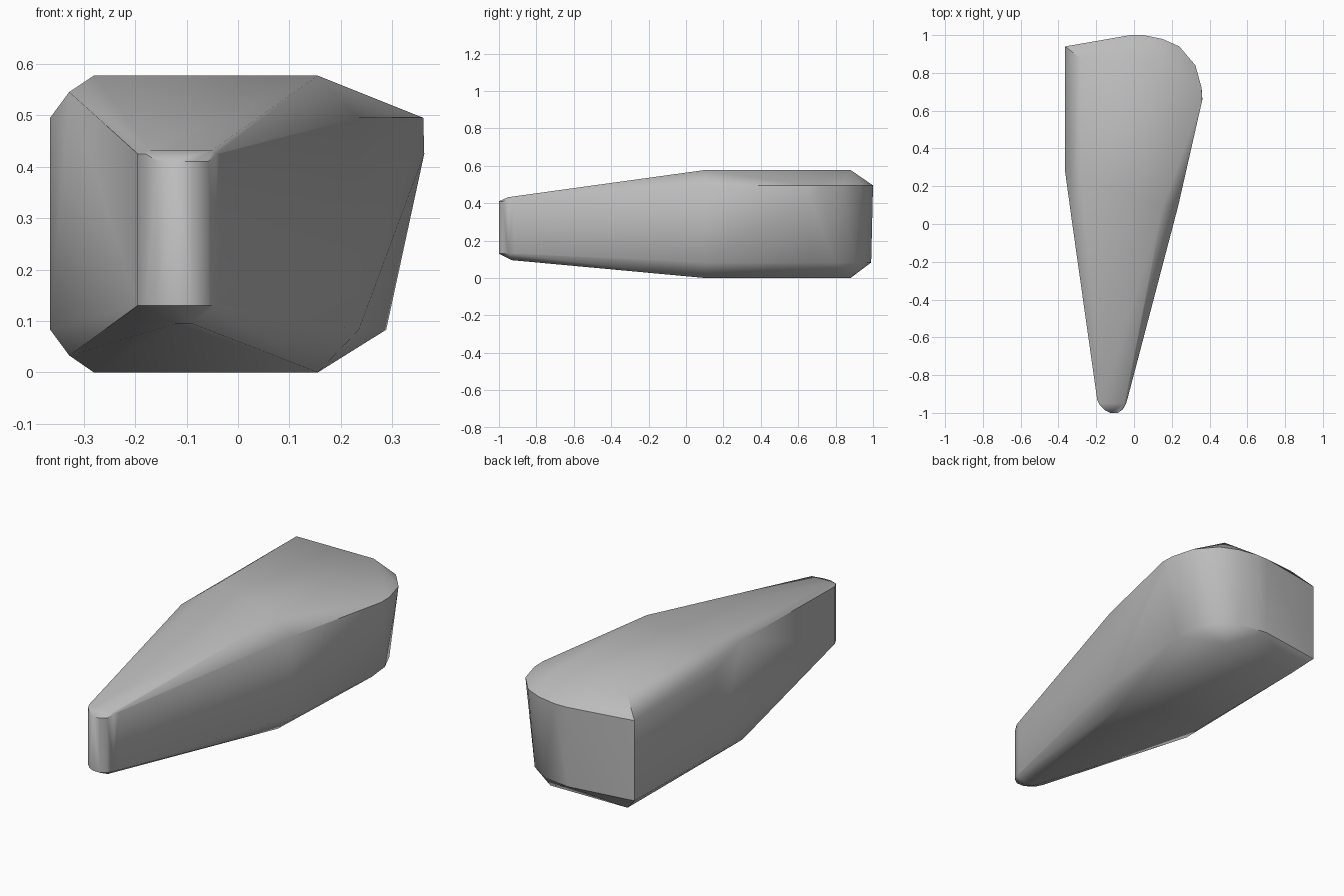
import bpy, bmesh, math

cube = bpy.data.objects.get("Cube")
if cube:
    bpy.data.objects.remove(cube, do_unlink=True)

# Material
grey = bpy.data.materials.new("plain_grey")
grey.use_nodes = True
colour = (0.5, 0.5, 0.5, 1)
grey.diffuse_color = colour
grey.node_tree.nodes["Principled BSDF"].inputs["Base Color"].default_value = colour


def level(outline, z):
    return [(x, y, z) for x, y in outline]


# Outlines of the faceted wedge
flat = [(-.28, .25), (-.28, .875), (.155, .88), (.155, .1)]
tip = [(-.195, -.93), (-.18, -.96), (-.155, -.985), (-.125, -1),
       (-.085, -1), (-.058, -.98), (-.042, -.95), (-.033, -.92)]
upper_rim = [(-.365, .28), (-.365, .94), (-.02, 1), (.05, 1), (.15, .98),
             (.24, .94), (.325, .84), (.358, .72), (.36, .65), (.235, .1)]
lower_rim = [(-.365, .28), (-.365, .94), (-.02, .99), (.13, .965),
             (.23, .9), (.275, .8), (.288, .675), (.235, .1)]

# Caps and rims
points = level(flat, 0) + level(flat, .577)
points += level(upper_rim, .495) + level(lower_rim, .083)
points.append((.362, .66, .425))
# Left shoulders, above and below
points += [(-.328, .01, .545), (-.328, .01, .033)]
# Narrow rounded nose
points += level(tip, .13)
points += [(x, y, .425 if y > -.97 else .41) for x, y in tip]
points += [(-.17, -.95, .432), (-.05, -.95, .432), (-.12, -.93, .095), (-.09, -.93, .095)]

# Skin the body
bm = bmesh.new()
for p in points:
    bm.verts.new(p)
bmesh.ops.convex_hull(bm, input=bm.verts[:])
bmesh.ops.delete(bm, geom=[v for v in bm.verts if not v.link_faces], context='VERTS')
bmesh.ops.dissolve_limit(bm, angle_limit=math.radians(1), verts=bm.verts[:], edges=bm.edges[:])
bmesh.ops.recalc_face_normals(bm, faces=bm.faces[:])
mesh = bpy.data.meshes.new("wedge_body")
bm.to_mesh(mesh)
bm.free()
mesh.materials.append(grey)

body = bpy.data.objects.new("wedge_body", mesh)
bpy.context.collection.objects.link(body)
bpy.ops.object.select_all(action='DESELECT')
body.select_set(True)
bpy.context.view_layer.objects.active = body
bpy.ops.object.shade_smooth_by_angle(angle=math.radians(40))
